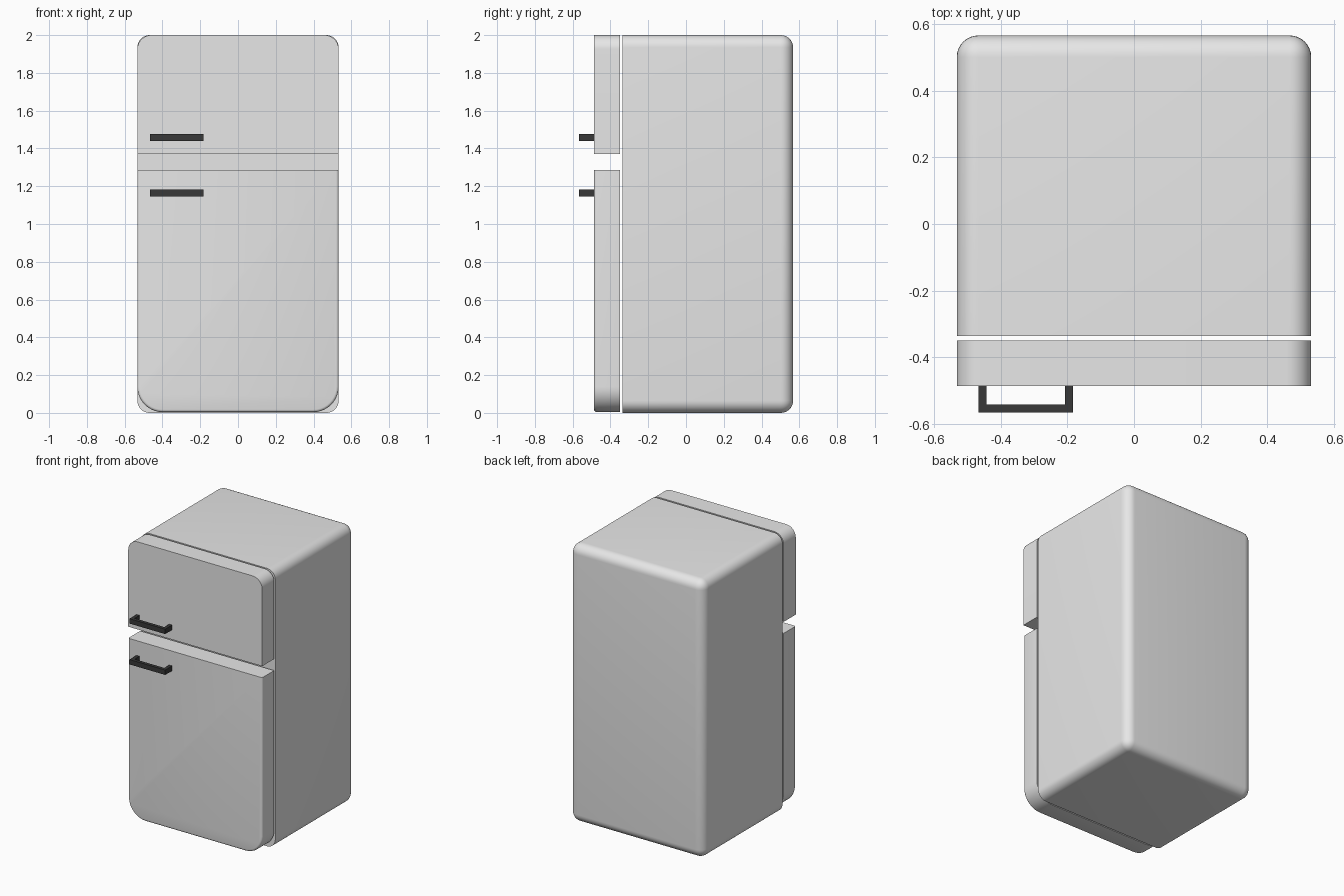
import bpy, bmesh, math

if "Cube" in bpy.data.objects:
    bpy.data.objects.remove(bpy.data.objects["Cube"])


def material(name, value):
    m = bpy.data.materials.new(name)
    m.use_nodes = True
    m.diffuse_color = (value, value, value, 1)
    m.node_tree.nodes["Principled BSDF"].inputs["Base Color"].default_value = m.diffuse_color
    return m


enamel = material("light_grey_enamel", 0.8)
dark = material("dark_handle", 0.04)


def finish(name, bm, mat, smooth=True):
    bmesh.ops.recalc_face_normals(bm, faces=bm.faces)
    mesh = bpy.data.meshes.new(name)
    bm.to_mesh(mesh)
    bm.free()
    mesh.materials.append(mat)
    obj = bpy.data.objects.new(name, mesh)
    bpy.context.collection.objects.link(obj)
    if smooth:
        bpy.ops.object.select_all(action='DESELECT')
        obj.select_set(True)
        bpy.context.view_layer.objects.active = obj
        bpy.ops.object.shade_smooth_by_angle(angle=math.radians(35))
    return obj


def box(bm, x0, x1, y0, y1, z0, z1):
    verts = bmesh.ops.create_cube(bm, size=1)["verts"]
    for v in verts:
        v.co = ((x0 + x1) / 2 + v.co.x * (x1 - x0),
                (y0 + y1) / 2 + v.co.y * (y1 - y0),
                (z0 + z1) / 2 + v.co.z * (z1 - z0))


def bevel(bm, edges, radius, segments):
    bmesh.ops.bevel(bm, geom=edges, offset=radius, segments=segments,
                    profile=0.5, affect='EDGES', clamp_overlap=True)


HALF = 0.533
DOOR_FRONT, DOOR_BACK = -0.487, -0.35

# Cabinet: every edge rounded except the flat front rim
bm = bmesh.new()
box(bm, -HALF, HALF, -0.337, 0.567, 0, 2)
bevel(bm, [e for e in bm.edges if any(v.co.y > 0 for v in e.verts)], 0.065, 8)
finish("cabinet", bm, enamel)


# Doors: slabs with two rounded corners, at the top or the bottom
def door(name, z0, z1, round_z, radius, soften):
    bm = bmesh.new()
    box(bm, -HALF, HALF, DOOR_FRONT, DOOR_BACK, z0, z1)
    corners = [e for e in bm.edges
               if all(abs(v.co.z - round_z) < 0.001 for v in e.verts)
               and abs(e.verts[0].co.x - e.verts[1].co.x) < 0.001]
    bevel(bm, corners, radius, 10)
    if soften:
        # Slightly eased front rim, leaving the straight top edge crisp
        rim = [e for e in bm.edges
               if all(abs(v.co.y - DOOR_FRONT) < 0.001 for v in e.verts)
               and not all(abs(v.co.z - z1) < 0.001 for v in e.verts)]
        bevel(bm, rim, soften, 3)
    finish(name, bm, enamel)


door("freezer_door", 1.37, 2, 2, 0.075, 0)
door("fridge_door", 0.004, 1.287, 0.004, 0.135, 0.014)


# Handles: a square bar on two posts
def handle(name, z):
    x0, x1, t, h = -0.467, -0.183, 0.024, 0.0175
    bm = bmesh.new()
    box(bm, x0, x1, -0.567, -0.567 + t, z - h, z + h)
    for x in (x0, x1 - t):
        box(bm, x, x + t, -0.567 + t, DOOR_FRONT, z - h, z + h)
    finish(name, bm, dark, smooth=False)


handle("freezer_handle", 1.458)
handle("fridge_handle", 1.164)
